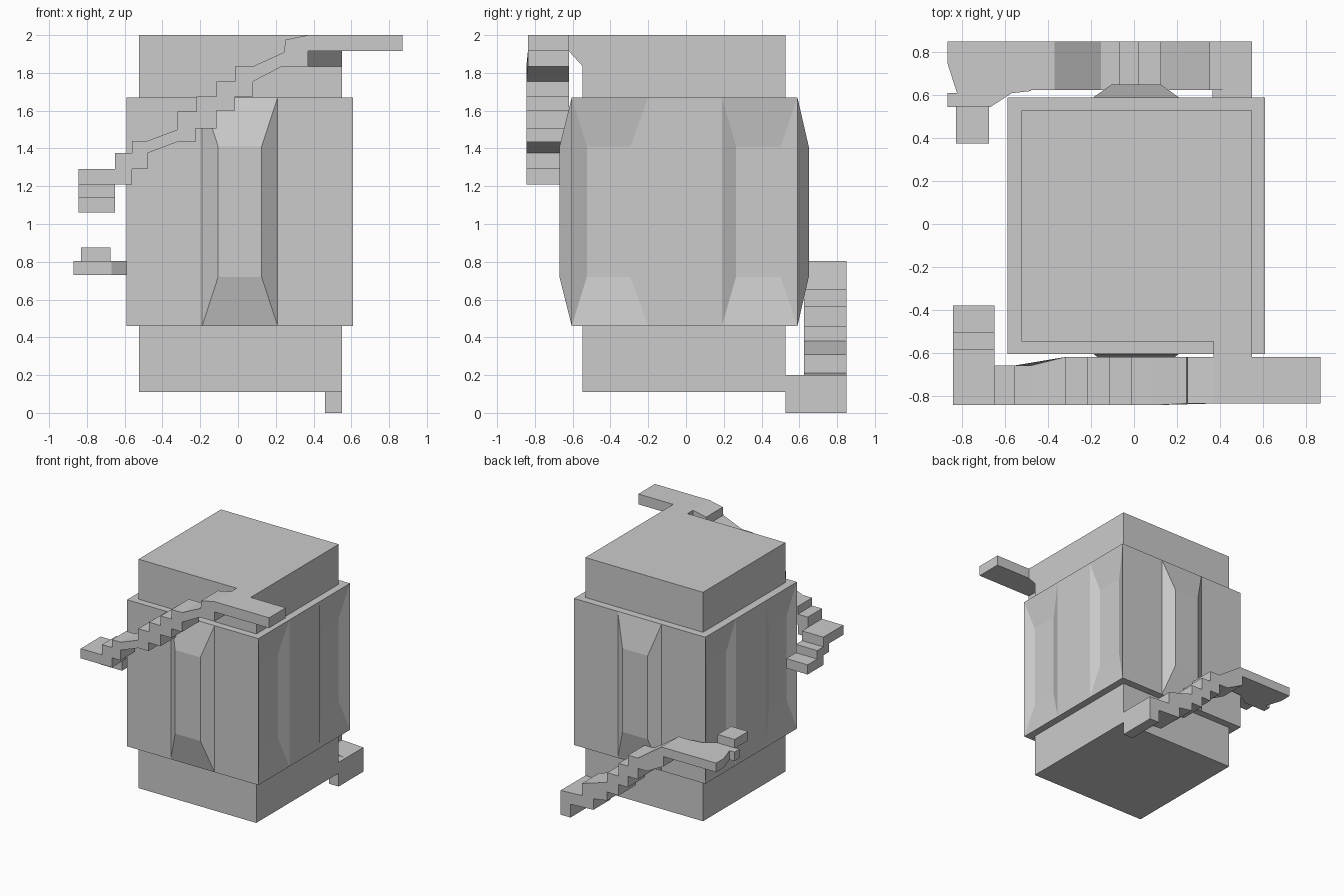
import bpy, bmesh
from mathutils import Vector


def finish(name, bm):
    bmesh.ops.remove_doubles(bm, verts=bm.verts, dist=0.0005)
    bmesh.ops.recalc_face_normals(bm, faces=bm.faces)
    me = bpy.data.meshes.new(name)
    bm.to_mesh(me)
    bm.free()
    ob = bpy.data.objects.new(name, me)
    bpy.context.collection.objects.link(ob)
    return ob


def prism(name, pts, axis, lo, hi):
    """Extrude a 2D outline along an axis (the outline uses the other two axes)."""
    bm = bmesh.new()

    def co(p, t):
        v = list(p)
        v.insert(axis, t)
        return Vector(v)
    a = [bm.verts.new(co(p, lo)) for p in pts]
    b = [bm.verts.new(co(p, hi)) for p in pts]
    bm.faces.new(a)
    bm.faces.new(b[::-1])
    for i in range(len(pts)):
        j = (i + 1) % len(pts)
        bm.faces.new((a[i], a[j], b[j], b[i]))
    return finish(name, bm)


def box(name, x0, x1, y0, y1, z0, z1):
    return prism(name, [(x0, y0), (x1, y0), (x1, y1), (x0, y1)], 2, z0, z1)


# inner block, showing above and below the thicker shell
box("core_block", -0.525, 0.55, -0.547, 0.528, 0.11, 2.0)

# thicker shell with raised ribs front and back, sunken panels on the sides
X0, X1, Y0, Y1, Z0, Z1 = -0.59, 0.61, -0.605, 0.59, 0.46, 1.67
shell = bmesh.new()


def quad(pts):
    shell.faces.new([shell.verts.new(p) for p in pts])


def wall(axis, at, u0, u1, inner=None, to=None):
    """Flat wall strip, or a bevelled panel whose middle lies at another depth."""
    def co(u, z, d):
        return (d, u, z) if axis == 0 else (u, d, z)
    o = [co(u0, Z0, at), co(u1, Z0, at), co(u1, Z1, at), co(u0, Z1, at)]
    if inner is None:
        quad(o)
        return
    a, b = inner
    i = [co(a, 0.72, to), co(b, 0.72, to), co(b, 1.41, to), co(a, 1.41, to)]
    quad(i)
    for k in range(4):
        n = (k + 1) % 4
        quad([o[k], o[n], i[n], i[k]])


for at, to in ((Y0, -0.67), (Y1, 0.65)):
    wall(1, at, X0, -0.19)
    wall(1, at, -0.19, 0.21, (-0.105, 0.125), to)
    wall(1, at, 0.21, X1)
for at, to in ((X0, X0 + 0.04), (X1, X1 - 0.04)):
    wall(0, at, Y0, -0.2, (-0.525, -0.295), to)
    wall(0, at, -0.2, 0.19)
    wall(0, at, 0.19, Y1, (0.265, 0.5), to)
for z in (Z0, Z1):
    quad([(X0, Y0, z), (X1, Y0, z), (X1, Y1, z), (X0, Y1, z)])
finish("panelled_shell", shell)

# front stair strip, climbing to the right
front = [(-0.845, 1.29), (-0.65, 1.29), (-0.65, 1.375), (-0.56, 1.375), (-0.56, 1.44),
         (-0.48, 1.44), (-0.32, 1.5), (-0.32, 1.595), (-0.22, 1.595), (-0.22, 1.675),
         (-0.115, 1.675), (-0.115, 1.755), (-0.015, 1.755), (-0.015, 1.835), (0.08, 1.835),
         (0.245, 1.91), (0.25, 1.975), (0.37, 2.0), (0.87, 2.0), (0.87, 1.915),
         (0.37, 1.915), (0.37, 1.835), (0.235, 1.835), (0.08, 1.755), (0.08, 1.675),
         (-0.015, 1.675), (-0.015, 1.6), (-0.115, 1.6), (-0.115, 1.505), (-0.225, 1.505),
         (-0.225, 1.435), (-0.32, 1.435), (-0.48, 1.375), (-0.48, 1.29), (-0.56, 1.29),
         (-0.56, 1.21), (-0.845, 1.21)]
strip = prism("front_stair", front, 1, -0.845, -0.62)
for v in strip.data.vertices:      # left end sits a little further out
    if v.co.y > -0.7 and v.co.x < -0.4:
        v.co.y = -0.66
    elif v.co.y < -0.7 and v.co.x > 0.2:
        v.co.y = -0.837

# steps going down around the left corner
prism("corner_steps", [(-0.66, 1.29), (-0.585, 1.29), (-0.585, 1.21), (-0.505, 1.21),
                       (-0.505, 1.14), (-0.38, 1.14), (-0.38, 1.06), (-0.585, 1.06),
                       (-0.585, 1.14), (-0.66, 1.14)], 0, -0.845, -0.65)

# wedge joining the front stair to the core
prism("top_bracket", [(-0.62, 2.0), (-0.62, 1.915), (-0.547, 1.835), (-0.547, 2.0)],
      0, 0.37, 0.55)

# back stair strip, climbing towards the left side
back = [(0.55, 0.0), (0.55, 0.2), (0.355, 0.21), (0.355, 0.31), (0.125, 0.38),
        (0.125, 0.46), (0.02, 0.46), (0.02, 0.565), (-0.065, 0.565), (-0.065, 0.655),
        (-0.155, 0.655), (-0.37, 0.805), (-0.48, 0.805), (-0.48, 0.73), (-0.39, 0.73),
        (-0.39, 0.65), (-0.24, 0.57), (-0.155, 0.57), (-0.155, 0.48), (-0.065, 0.48),
        (-0.065, 0.39), (0.02, 0.39), (0.02, 0.3), (0.125, 0.3), (0.125, 0.23),
        (0.25, 0.21), (0.25, 0.12), (0.46, 0.11), (0.46, 0.0)]
prism("back_stair", back, 1, 0.625, 0.85)

# landing plate and raised hook at the far end
prism("back_landing", [(-0.87, 0.85), (-0.87, 0.75), (-0.825, 0.61), (-0.87, 0.61),
                       (-0.87, 0.545), (-0.67, 0.545), (-0.57, 0.61), (-0.48, 0.62),
                       (-0.48, 0.85)], 2, 0.73, 0.805)
box("landing_hook", -0.83, -0.675, 0.375, 0.55, 0.8, 0.875)

# foot joining the back stair to the core
prism("foot_bracket", [(0.46, 0.0), (0.55, 0.0), (0.55, 0.2), (0.365, 0.2),
                       (0.365, 0.11), (0.46, 0.11)], 1, 0.528, 0.625)
